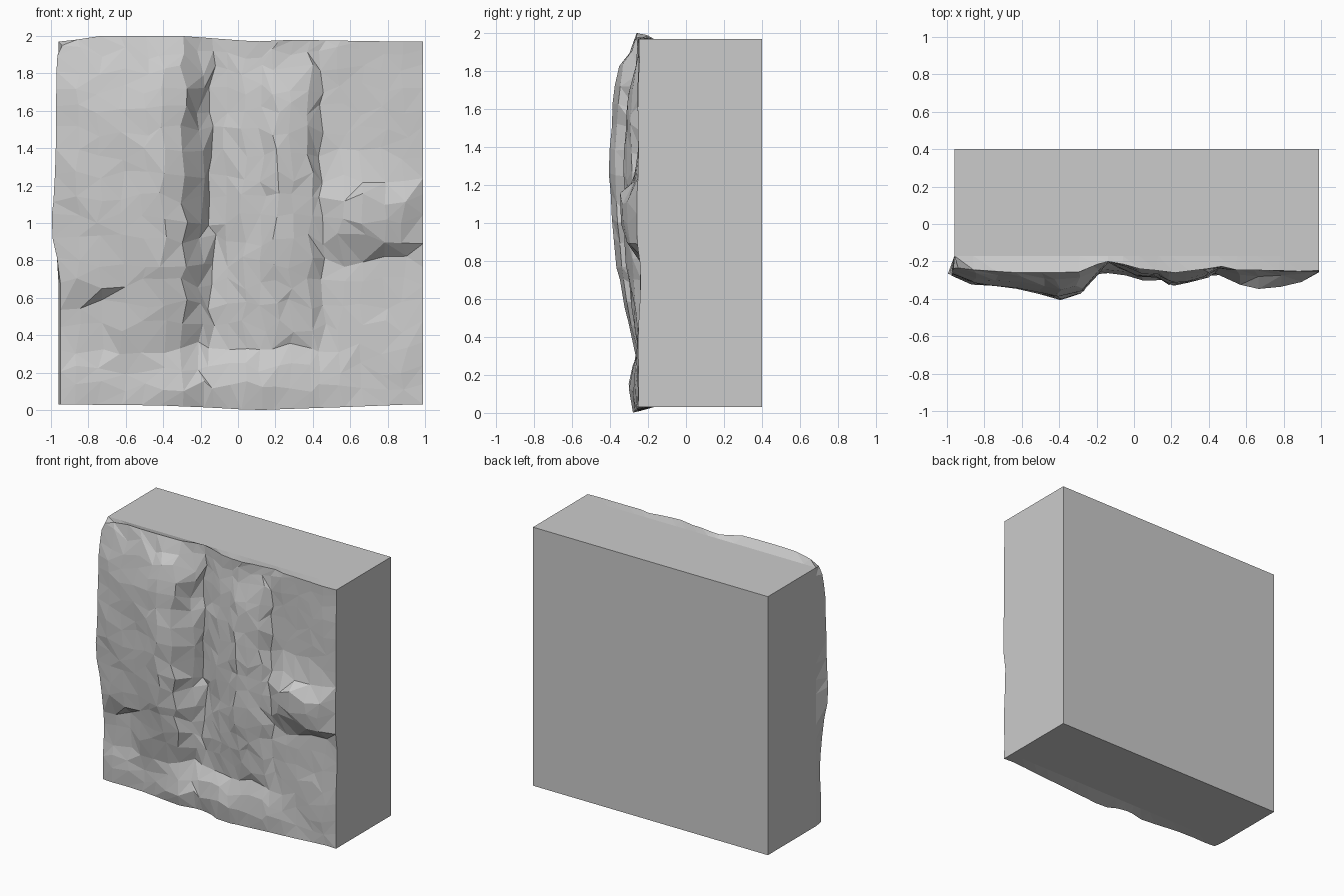
import bpy, bmesh, random
from mathutils import noise, Vector

if "Cube" in bpy.data.objects:
    bpy.data.objects.remove(bpy.data.objects["Cube"])

random.seed(4)
X0, X1, Z0, Z1 = -0.96, 0.99, 0.03, 1.97
BACK, SEAM = 0.40, -0.17

# column and row positions of the rock face, tighter around the crevice
XS = [X0, -0.86, -0.74, -0.62, -0.5, -0.4, -0.29, -0.2, -0.14, -0.06, 0.03,
      0.13, 0.2, 0.29, 0.38, 0.45, 0.55, 0.66, 0.78, 0.89, X1]
ZS = [Z0, 0.13, 0.22, 0.33, 0.45, 0.57, 0.68, 0.79, 0.91, 1.02, 1.13, 1.25,
      1.37, 1.49, 1.61, 1.72, 1.82, 1.91, Z1]


def curve(t, pts):
    """Piecewise linear profile through (t, value) points."""
    if t <= pts[0][0]:
        return pts[0][1]
    for (a, va), (b, vb) in zip(pts, pts[1:]):
        if t <= b:
            return va + (vb - va) * (t - a) / (b - a)
    return pts[-1][1]


# each lump: profile across x, profile up z; depth forward of the base is their product
LUMPS = [
    # big left slab
    ([(-0.96, .04), (-0.86, .09), (-0.62, .115), (-0.4, .17), (-0.29, .14), (-0.2, .06), (-0.14, 0)],
     [(0.3, .15), (0.45, .45), (0.8, .8), (1.2, 1), (1.6, .97), (1.8, .75), (1.97, .2)]),
    # middle pillar
    ([(-0.14, 0), (0, .055), (0.13, .055), (0.2, .10), (0.29, .085), (0.38, .06), (0.45, 0)],
     [(0.3, 0), (0.5, .55), (0.8, .85), (1.3, 1), (1.7, .8), (1.85, .3)]),
    # ledge on the right
    ([(0.42, 0), (0.5, .085), (0.66, .12), (0.85, .10), (0.99, .03)],
     [(0.79, 0), (0.92, .85), (1.1, 1), (1.2, .7), (1.32, 0)]),
    # sill along the foot
    ([(-0.6, .02), (-0.4, .06), (0.1, .07), (0.5, .05), (0.7, .02)],
     [(0.03, .7), (0.13, 1), (0.22, .75), (0.36, 0)]),
    # right hand wall
    ([(0.45, 0), (0.6, .03), (0.99, .03)],
     [(0.03, .8), (0.4, .6), (0.8, .3), (1.3, .8), (1.97, .6)]),
]


def face_y(x, z):
    base = -0.23
    # crevice, and hollow below the left slab
    base += 0.035 * curve(x, [(-0.28, 0), (-0.19, 1), (-0.1, 1), (0.05, 0)])
    lumps = []
    for i, (px, pz) in enumerate(LUMPS):
        d = curve(x, px) * curve(z, pz)
        if i == 0 and z < 0.66 and x < -0.62:
            d *= 0.15
        lumps.append(d)
    return base - max(lumps) + 0.014 * noise.noise(Vector((x * 4, z * 4, 2)))


bm = bmesh.new()
nx, nz = len(XS), len(ZS)
grid = []
for j, z in enumerate(ZS):
    row = []
    for i, x in enumerate(XS):
        ex, ez = i in (0, nx - 1), j in (0, nz - 1)
        px = x if ex else x + random.uniform(-.022, .022)
        pz = z if ez else z + random.uniform(-.035, .035)
        y = face_y(x, z)
        # ragged overhanging rim
        if i == 0:
            px += curve(z, [(0, .01), (0.7, .01), (0.95, -.04), (1.3, -.015), (1.9, -.01), (1.97, .02)])
        if j == 0:
            pz += curve(x, [(-0.9, 0), (-0.4, -.005), (0.1, -.03), (0.4, -.02), (0.9, 0)])
        if j == nz - 1:
            pz += curve(x, [(-0.96, -.02), (-0.8, .03), (-0.3, .03), (0.1, 0), (0.25, .01), (0.9, 0)])
        row.append(bm.verts.new((px, y, pz)))
    grid.append(row)

# faceted rock face, diagonals chosen at random
for j in range(nz - 1):
    for i in range(nx - 1):
        a, b = grid[j][i], grid[j][i + 1]
        c, d = grid[j + 1][i + 1], grid[j + 1][i]
        tris = ((a, b, c), (a, c, d)) if random.random() < .5 else ((a, b, d), (b, c, d))
        for t in tris:
            bm.faces.new(t)

# rim folded back onto the plain block
rim = ([(0, i) for i in range(nx)] + [(j, nx - 1) for j in range(1, nz)]
       + [(nz - 1, i) for i in range(nx - 2, -1, -1)] + [(j, 0) for j in range(nz - 2, 0, -1)])
front = [grid[j][i] for j, i in rim]
seam = [bm.verts.new((XS[i], SEAM, ZS[j])) for j, i in rim]
n = len(rim)
for k in range(n):
    m = (k + 1) % n
    bm.faces.new((front[k], seam[k], seam[m]))
    bm.faces.new((front[k], seam[m], front[m]))

# flat sides and back of the block
corners = [(0, 0), (0, nx - 1), (nz - 1, nx - 1), (nz - 1, 0)]
back = [bm.verts.new((XS[i], BACK, ZS[j])) for j, i in corners]
idx = [rim.index(c) for c in corners] + [n]
for s in range(4):
    edge = [seam[k % n] for k in range(idx[s], idx[s + 1] + 1)]
    bm.faces.new(edge + [back[(s + 1) % 4], back[s]])
bm.faces.new(back)

bmesh.ops.recalc_face_normals(bm, faces=bm.faces)
mesh = bpy.data.meshes.new("rock_wall_block")
bm.to_mesh(mesh)
bm.free()
bpy.context.collection.objects.link(bpy.data.objects.new("rock_wall_block", mesh))
